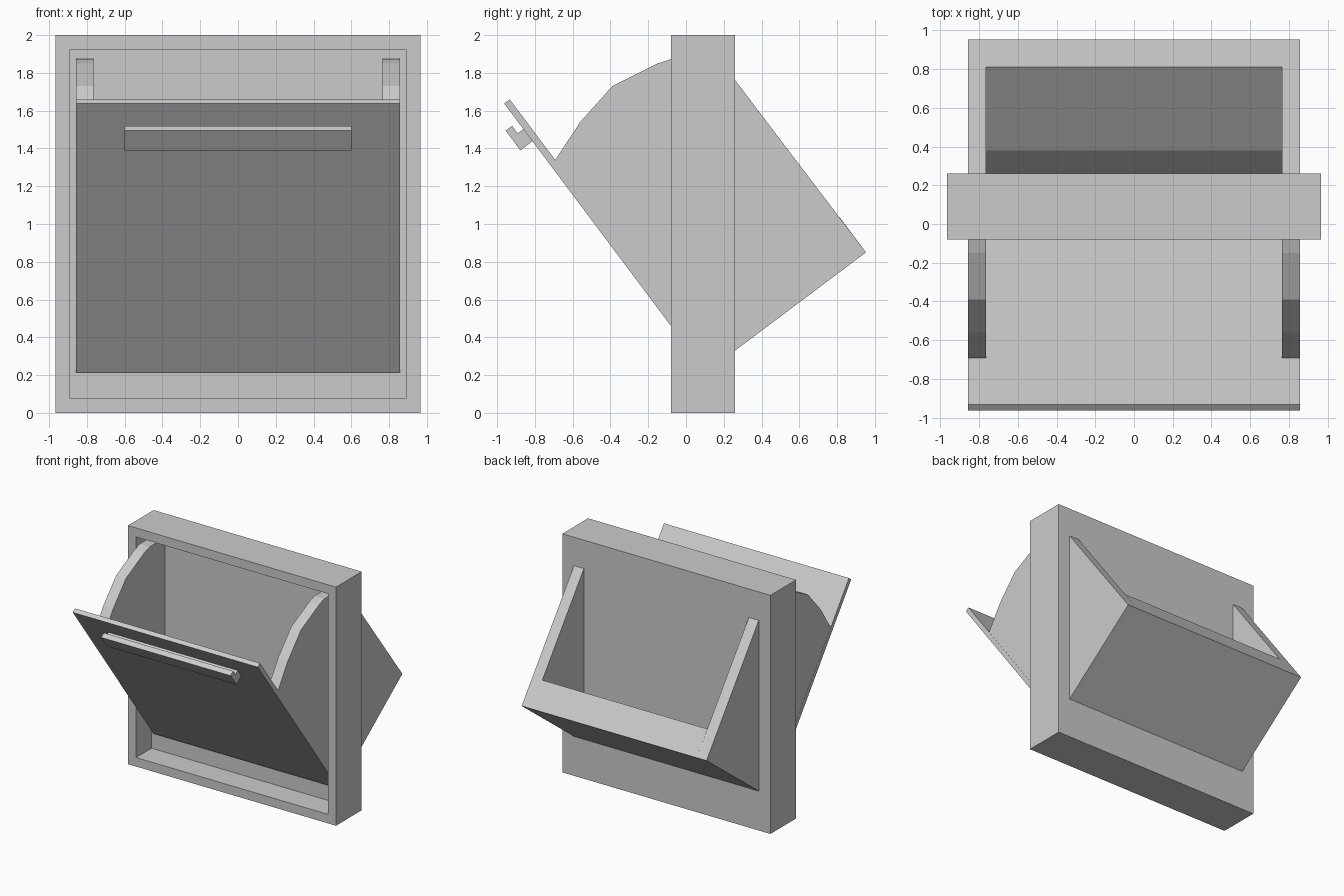
import bpy, bmesh
from mathutils import Vector

cube = bpy.data.objects.get("Cube")
if cube:
    bpy.data.objects.remove(cube, do_unlink=True)

GREY = (0.6, 0.6, 0.6, 1)
mat = bpy.data.materials.new("plain grey")
mat.use_nodes = True
mat.diffuse_color = GREY
mat.node_tree.nodes["Principled BSDF"].inputs["Base Color"].default_value = GREY


def finish(bm, name):
    bmesh.ops.recalc_face_normals(bm, faces=bm.faces)
    mesh = bpy.data.meshes.new(name)
    bm.to_mesh(mesh)
    bm.free()
    mesh.materials.append(mat)
    obj = bpy.data.objects.new(name, mesh)
    bpy.context.collection.objects.link(obj)
    return obj


def extrude_profile(name, points, x0, x1):
    """Extrude a (y, z) outline along x."""
    bm = bmesh.new()
    face = bm.faces.new([bm.verts.new((x0, y, z)) for y, z in points])
    geom = bmesh.ops.extrude_face_region(bm, geom=[face])["geom"]
    moved = [v for v in geom if isinstance(v, bmesh.types.BMVert)]
    bmesh.ops.translate(bm, verts=moved, vec=(x1 - x0, 0, 0))
    return finish(bm, name)


# Tilted bin axes: u runs back along the floor, v runs up the door
PIVOT = Vector((0.105, 0.214))
U, V = Vector((0.8, 0.6)), Vector((-0.6, 0.8))


def tilt(u, v):
    return tuple(PIVOT + U * u + V * v)


# Frame: a block with a recess in its front, leaving a solid back panel
bm = bmesh.new()
bmesh.ops.create_cube(bm, size=1)
for v in bm.verts:
    v.co = (v.co.x * 1.93, 0.09 + v.co.y * 0.34, 1 + v.co.z * 2)
bm.normal_update()
front = min(bm.faces, key=lambda f: f.calc_center_median().y)
bmesh.ops.inset_individual(bm, faces=[front], thickness=0.107)
rim = list(front.edges)
geom = bmesh.ops.extrude_face_region(bm, geom=[front])["geom"]
bmesh.ops.translate(bm, verts=[v for v in geom if isinstance(v, bmesh.types.BMVert)],
                    vec=(0, 0.205, 0))
if front.is_valid:
    bmesh.ops.delete(bm, geom=[front], context="FACES_ONLY")
finish(bm, "frame")

# Door
extrude_profile("door", [tilt(0, 0), tilt(0.037, 0), tilt(0.037, 1.78), tilt(0, 1.78)],
                -0.858, 0.858)

# Bin sides with faceted curved tops
side = [tilt(0.02, 0), tilt(1.06, 0), (0.17, 1.88), (-0.08, 1.873), (-0.15, 1.85),
        (-0.39, 1.73), (-0.56, 1.54), (-0.695, 1.335), tilt(0.02, 1.37)]
for label, s in (("left", 1), ("right", -1)):
    extrude_profile(label + "_side", side, s * 0.765, s * 0.857)

# Thick bin floor
floor = [tilt(0.02, 0), tilt(1.06, 0), tilt(1.06, 0.235), (0.38, 0.72),
         (0.26, 0.57), tilt(0.02, 0.2)]
extrude_profile("bin_floor", floor, -0.766, 0.766)

# Handle with a raised lip
handle = [tilt(0.005, 1.53), tilt(-0.08, 1.53), tilt(-0.08, 1.66),
          tilt(-0.037, 1.66), tilt(-0.037, 1.61), tilt(0.005, 1.61)]
extrude_profile("handle", handle, -0.6, 0.6)
